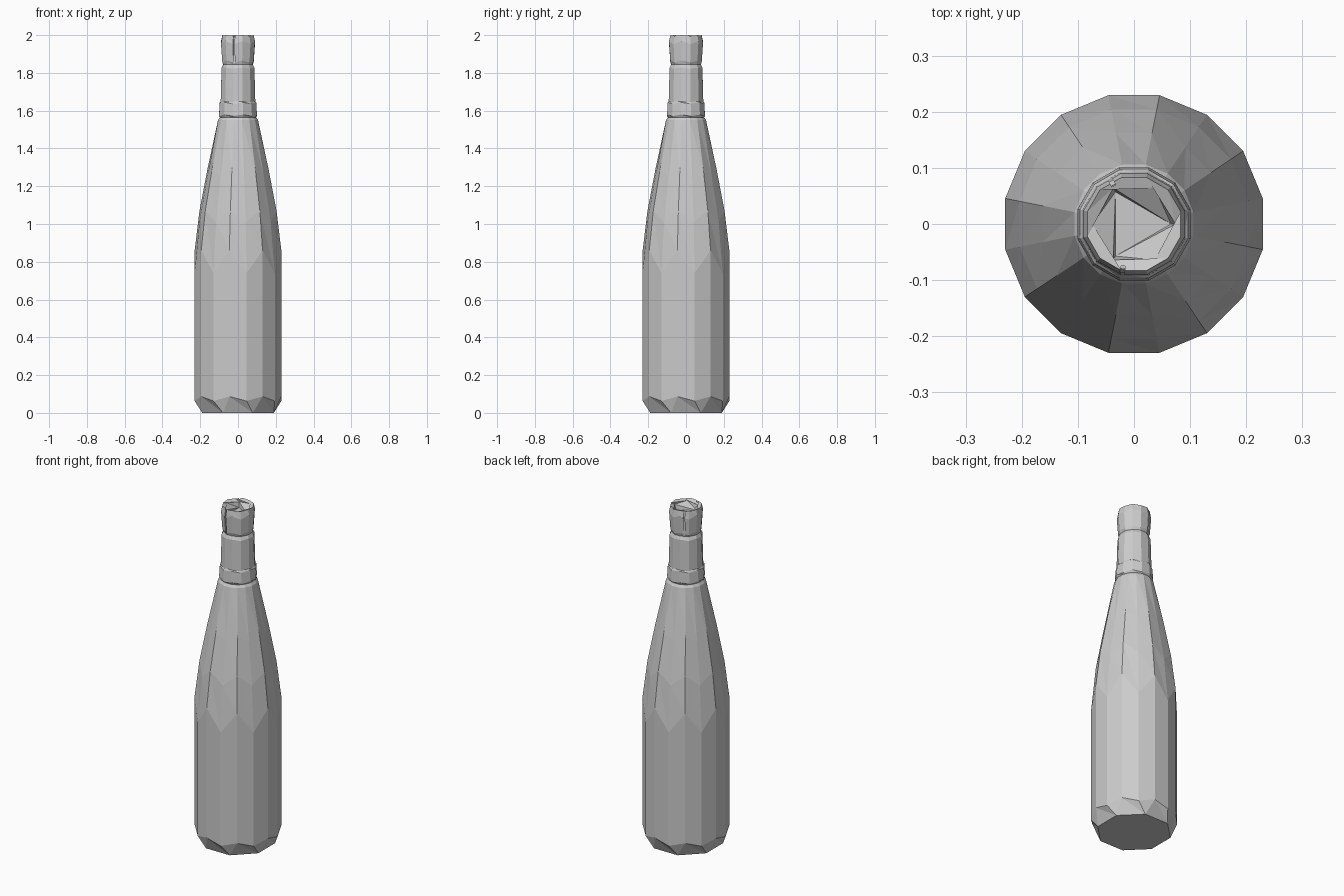
import bpy, bmesh, math
from mathutils import Vector

if "Cube" in bpy.data.objects:
    bpy.data.objects.remove(bpy.data.objects["Cube"])

grey = bpy.data.materials.new("plain_grey")
grey.use_nodes = True
colour = (0.6, 0.6, 0.6, 1)
grey.diffuse_color = colour
grey.node_tree.nodes["Principled BSDF"].inputs["Base Color"].default_value = colour


def bridge(bm, low, high):
    """Join two rings of any vertex counts with triangles, walking by angle."""
    a, b = len(low), len(high)
    i = j = 0
    while i < a or j < b:
        v, w = low[i % a], high[j % b]
        if j == b or (i < a and (i + 1) / a <= (j + 1) / b):
            bm.faces.new((v, low[(i + 1) % a], w))
            i += 1
        else:
            bm.faces.new((v, high[(j + 1) % b], w))
            j += 1


def lathe(name, rings):
    """Closed faceted solid; each ring is (sides, radius, z, z wave, turn)."""
    bm = bmesh.new()
    loops = []
    for sides, radius, z, wave, turn in rings:
        loop = []
        for k in range(sides):
            t = 2 * math.pi * (k + turn) / sides
            lift = wave * (1 if k % 2 else -1)
            loop.append(bm.verts.new((radius * math.cos(t), radius * math.sin(t), z + lift)))
        loops.append(loop)
    for low, high in zip(loops, loops[1:]):
        bridge(bm, low, high)
    bm.faces.new(loops[0][::-1])
    bm.faces.new(loops[-1])
    bmesh.ops.recalc_face_normals(bm, faces=bm.faces)
    mesh = bpy.data.meshes.new(name)
    bm.to_mesh(mesh)
    bm.free()
    mesh.materials.append(grey)
    obj = bpy.data.objects.new(name, mesh)
    bpy.context.collection.objects.link(obj)
    return obj


# Main bottle body with a chamfered foot and a long sloping shoulder
lathe("bottle_body", [
    (8, 0.205, 0, 0, 0.5),
    (16, 0.234, 0.075, 0.012, 0.5),
    (16, 0.234, 0.80, 0.06, 0.5),
    (16, 0.208, 1.04, 0.03, 0.5),
    (16, 0.165, 1.27, 0.02, 0.5),
    (16, 0.108, 1.55, 0, 0.5),
    (16, 0.098, 1.565, 0, 0.5),
])

# Raised band at the foot of the neck
lathe("neck_band", [
    (12, 0.094, 1.562, 0, 0.5),
    (12, 0.104, 1.575, 0.004, 0.5),
    (12, 0.100, 1.64, 0.004, 0.5),
    (12, 0.092, 1.652, 0, 0.5),
])

# Neck
lathe("neck", [
    (12, 0.095, 1.645, 0, 0.5),
    (12, 0.090, 1.825, 0.003, 0.5),
    (12, 0.080, 1.845, 0, 0.5),
])

# Mouth: flared lip with a shallow three-cornered recess
mouth = lathe("mouth", [
    (12, 0.078, 1.84, 0, 0.5),
    (12, 0.086, 1.86, 0.005, 0.5),
    (12, 0.093, 1.96, 0.008, 0.5),
    (12, 0.086, 1.998, 0.002, 0.5),
    (6, 0.074, 1.985, 0.004, 0),
    (3, 0.066, 1.95, 0, 0),
])

# Narrow splits in the lip
for degrees in (118, 256):
    t = math.radians(degrees)
    bpy.ops.mesh.primitive_cube_add(
        size=1, location=Vector((math.cos(t), math.sin(t), 0)) * 0.092 + Vector((0, 0, 1.93)),
        rotation=(0, 0, t))
    cutter = bpy.context.object
    cutter.name = "split_cutter"
    cutter.scale = (0.03, 0.008, 0.16)
    cutter.hide_render = True
    cut = mouth.modifiers.new("split", 'BOOLEAN')
    cut.operation = 'DIFFERENCE'
    cut.solver = 'EXACT'
    cut.object = cutter
    bpy.context.view_layer.objects.active = mouth
    bpy.ops.object.modifier_apply(modifier=cut.name)
    bpy.data.objects.remove(cutter)
